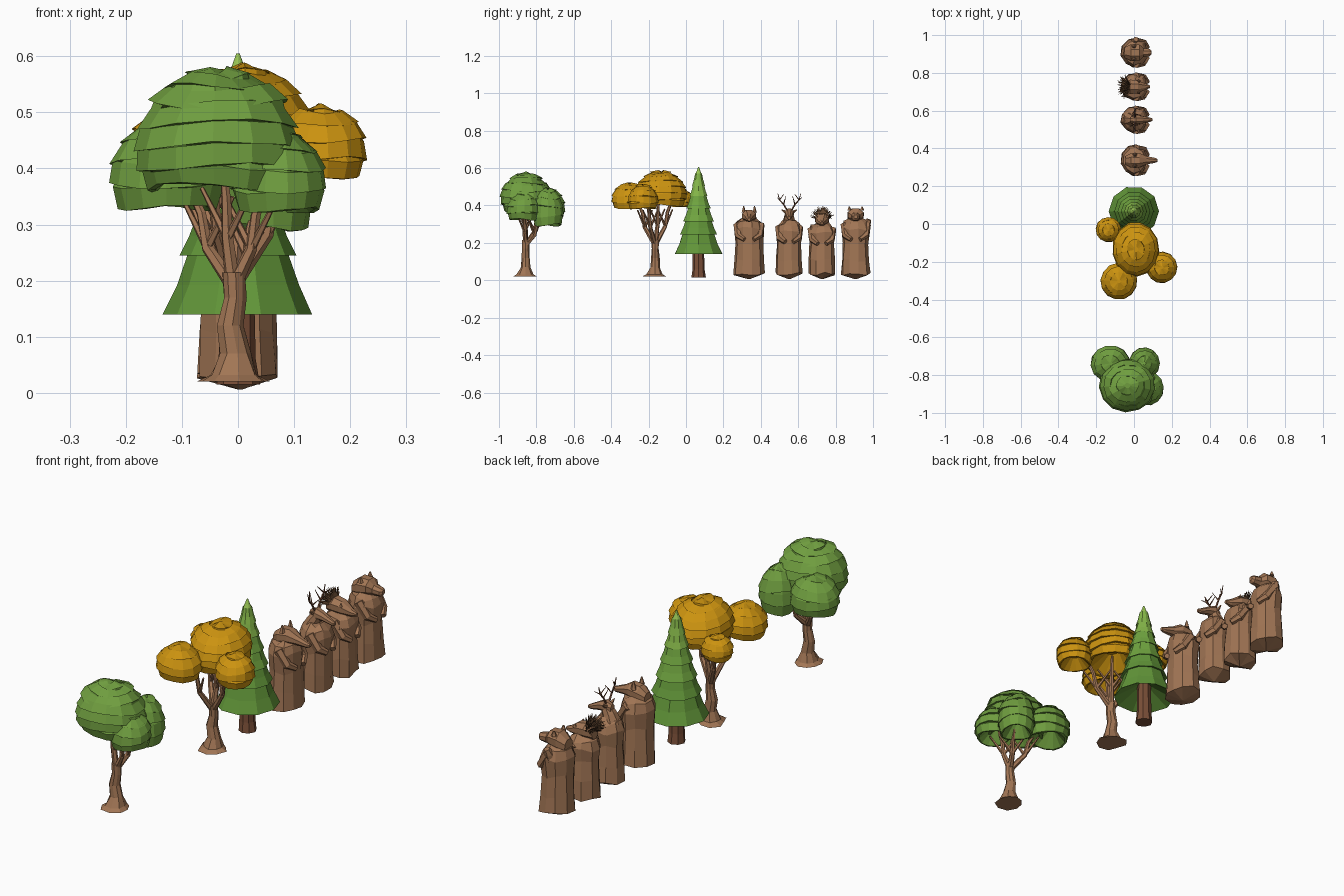
import bpy, bmesh, math, random
from mathutils import Vector

random.seed(4)
if "Cube" in bpy.data.objects:
    bpy.data.objects.remove(bpy.data.objects["Cube"])


def material(name, rgb):
    m = bpy.data.materials.new(name)
    m.use_nodes = True
    m.diffuse_color = (*rgb, 1)
    bsdf = next(n for n in m.node_tree.nodes if n.type == 'BSDF_PRINCIPLED')
    bsdf.inputs["Base Color"].default_value = (*rgb, 1)
    bsdf.inputs["Roughness"].default_value = 0.9
    return m


BARK = material("bark brown", (0.36, 0.18, 0.09))
DARK_BARK = material("dark bark", (0.20, 0.08, 0.04))
QUILL = material("quill brown", (0.13, 0.065, 0.03))
LEAF = material("leaf green", (0.16, 0.34, 0.05))
GOLD = material("autumn gold", (0.60, 0.29, 0.005))
PINES = [material("pine low", (0.12, 0.30, 0.04)),
         material("pine middle", (0.16, 0.37, 0.05)),
         material("pine high", (0.23, 0.46, 0.065)),
         material("pine tip", (0.33, 0.58, 0.09))]


def ring(center, a, b, n, jitter=0.0, turn=0.0):
    """Closed ring of points spanned by the two half-axis vectors a and b."""
    pts = []
    for i in range(n):
        t = math.tau * i / n + turn
        k = 1 + random.uniform(-jitter, jitter)
        pts.append(Vector(center) + (a * math.cos(t) + b * math.sin(t)) * k)
    return pts


def loft(bm, rings, slots=None):
    """Skin a stack of rings and cap both ends."""
    rows = [[bm.verts.new(p) for p in r] for r in rings]
    n = len(rows[0])
    for k, (lo, hi) in enumerate(zip(rows, rows[1:])):
        for i in range(n):
            j = (i + 1) % n
            f = bm.faces.new((lo[i], lo[j], hi[j], hi[i]))
            f.material_index = slots[k] if slots else 0
    bm.faces.new(rows[0][::-1])
    bm.faces.new(rows[-1]).material_index = slots[-1] if slots else 0


def tube(bm, pts, radii, n=6, jitter=0.0):
    """Tapered tube through a few points."""
    pts = [Vector(p) for p in pts]
    rings = []
    for i, p in enumerate(pts):
        d = (pts[min(i + 1, len(pts) - 1)] - pts[max(i - 1, 0)]).normalized()
        a = d.cross(Vector((0.31, 0.95, 0.05))).normalized()
        rings.append(ring(p, a * radii[i], d.cross(a) * radii[i], n, jitter))
    loft(bm, rings)


def finish(bm, name, mats):
    bmesh.ops.recalc_face_normals(bm, faces=bm.faces)
    me = bpy.data.meshes.new(name)
    bm.to_mesh(me)
    bm.free()
    for m in mats:
        me.materials.append(m)
    ob = bpy.data.objects.new(name, me)
    bpy.context.collection.objects.link(ob)
    return ob


X, Y, Z = Vector((1, 0, 0)), Vector((0, 1, 0)), Vector((0, 0, 1))


# Leaf clump: wavy overlapping shells forming a dome with a hollow underside
def clump(bm, x, y, rx, ry, bottom, top, layers=6, n=13):
    h = top - bottom
    mid, up = bottom + h * 0.36, h * 0.64
    rings = [ring((x, y, mid), X * rx * 0.25, Y * ry * 0.25, n)]
    turn = random.random()
    for k in range(layers):
        lo, hi = [math.radians(-34 + 118 * q / layers) for q in (k, k + 1)]
        wave, phase = h * 0.035, random.uniform(0, math.tau)
        for ang, grow in ((lo, 0.92), (lo, 1.02), (hi, 0.96)):
            c, s = math.cos(ang) * grow, math.sin(ang)
            z = mid + s * (up if s > 0 else h * 0.64)
            band = ring((x, y, z), X * rx * c, Y * ry * c, n, 0.015, turn)
            for i, p in enumerate(band):
                p.z += wave * math.sin(2 * math.tau * i / n + phase)
                p.z += random.uniform(-1, 1) * h * 0.012
            rings.append(band)
    loft(bm, rings)


# Trunk with flared roots and forked branches
def trunk(name, x, y, tips):
    bm = bmesh.new()
    spec = [(0, 0.020, 0.062), (0, 0.032, 0.045), (0.003, 0.07, 0.027), (-0.006, 0.12, 0.023),
            (0.002, 0.17, 0.020), (0, 0.215, 0.021)]
    rings = []
    for k, (dx, z, r) in enumerate(spec):
        rg = ring((x + dx, y, z), X * r, Y * r, 9, 0.16 if k < 2 else 0.1)
        rings.append(rg)
    loft(bm, rings)
    for tx, ty, tz in tips:
        root = Vector((x, y, 0.19))
        tip = Vector((tx, ty, tz))
        elbow = root.lerp(tip, 0.45) + Vector(((tx - x) * 0.12, (ty - y) * 0.12, -0.015))
        fork = root.lerp(tip, 0.7)
        tube(bm, [root, elbow, fork, tip], [0.014, 0.011, 0.009, 0.006], 6, 0.08)
        for s in (-1, 1):
            side = Vector((s * 0.035, -s * 0.03, 0.07))
            tube(bm, [elbow, elbow + side * 0.6, elbow + side * 1.3], [0.008, 0.006, 0.004], 5)
    finish(bm, name, [BARK])


def tree(prefix, x, y, mat, clumps):
    trunk(prefix + "_trunk", x, y, [(c[0] * 0.7 + x * 0.3, c[1] * 0.7 + y * 0.3, c[4] + 0.045)
                                    for c in clumps])
    for i, c in enumerate(clumps):
        bm = bmesh.new()
        clump(bm, *c, layers=7 if i == 0 else 5)
        finish(bm, f"{prefix}_leaves_{i + 1}", [mat])


tree("green_tree", -0.008, -0.857, LEAF, [
    (-0.035, -0.855, 0.150, 0.138, 0.365, 0.575),
    (-0.125, -0.740, 0.105, 0.098, 0.330, 0.490),
    (0.055, -0.738, 0.082, 0.085, 0.295, 0.490),
    (0.072, -0.870, 0.086, 0.090, 0.325, 0.470)])
tree("gold_tree", -0.008, -0.165, GOLD, [
    (0.010, -0.135, 0.123, 0.143, 0.400, 0.582),
    (-0.080, -0.303, 0.097, 0.097, 0.385, 0.520),
    (0.147, -0.230, 0.083, 0.083, 0.385, 0.512),
    (-0.135, -0.030, 0.068, 0.066, 0.395, 0.492)])

# Pine: flared tiers with a hollow underside, paler toward the tip
tiers = [(0.140, 0.133), (0.245, 0.104), (0.315, 0.086), (0.385, 0.068),
         (0.450, 0.051), (0.505, 0.036), (0.565, 0.019), (0.605, 0.003)]
bm = bmesh.new()
rings, slots = [ring((0, 0.067, 0.20), X * 0.03, Y * 0.03, 10)], []
for k, ((z, r), (z2, r2)) in enumerate(zip(tiers, tiers[1:])):
    neck = r2 * (0.84 if k < 5 else 1)
    for rad, h in ((r, z), (r * 0.45 + neck * 0.55, z * 0.5 + z2 * 0.5), (neck, z2 + 0.006)):
        rings.append(ring((0, 0.067, min(h, 0.605)), X * rad, Y * rad, 10, 0.012))
        slots.append(min(k // 2, 3))
finish(bm=(loft(bm, rings, slots), bm)[1], name="pine_needles", mats=PINES)
bm = bmesh.new()
loft(bm, [ring((0, 0.067, z), X * r, Y * r, 8, 0.05)
          for z, r in ((0.015, 0.038), (0.06, 0.033), (0.22, 0.029))])
finish(bm, "pine_trunk", [DARK_BARK])


# Carved post: creased column with a pointed foot, sloping shoulders and folded arms
def post(bm, y, w, top):
    spec = [(0.006, 0.05), (0.036, 1.0), (0.11, 0.95), (0.20, 0.90), (top - 0.04, 0.98),
            (top - 0.005, 0.80), (top + 0.012, 0.45)]
    rings = []
    for z, k in spec:
        rg = ring((0.004, y, z), X * 0.076 * k, Y * w * k, 10, 0.05, 0.2)
        for i, p in enumerate(rg):
            p.z += random.uniform(-0.012, 0.008) if z > 0.02 else 0
            if i % 3 == 0:
                p.x *= 0.9
        rings.append(rg)
    loft(bm, rings)
    for s in (-1, 1):
        tube(bm, [(0.01, y + s * w * 0.75, top - 0.02), (0.05, y + s * w * 0.68, top - 0.08),
                  (0.072, y + s * w * 0.3, top - 0.10)], [0.022, 0.019, 0.013], 6, 0.08)


# Head: rings of (x, height, half width, half height) from nape to nose
def head(bm, y, spec):
    loft(bm, [ring((x, y, z), Y * w, Z * h, 8, 0.04, 0.39) for x, z, w, h in spec])


def ears(bm, y, x, z, gap, r, height, lean=0.0):
    for s in (-1, 1):
        tube(bm, [(x, y + s * gap, z), (x, y + s * (gap + lean), z + height)], [r, r * 0.25], 5)


# Fox post
bm = bmesh.new()
post(bm, 0.337, 0.083, 0.318)
head(bm, 0.337, [(-0.045, 0.325, 0.025, 0.025), (-0.015, 0.338, 0.042, 0.038),
                 (0.03, 0.345, 0.041, 0.034), (0.065, 0.335, 0.024, 0.022),
                 (0.11, 0.325, 0.014, 0.013), (0.125, 0.325, 0.008, 0.008)])
ears(bm, 0.337, 0.005, 0.362, 0.029, 0.013, 0.034)
finish(bm, "fox_post", [BARK])

# Deer post with branching antlers
bm = bmesh.new()
post(bm, 0.552, 0.073, 0.305)
tube(bm, [(-0.02, 0.552, 0.28), (-0.005, 0.552, 0.325), (0.01, 0.552, 0.35)],
     [0.045, 0.031, 0.025], 8, 0.04)
head(bm, 0.552, [(-0.02, 0.352, 0.016, 0.02), (0.01, 0.358, 0.026, 0.026),
                 (0.04, 0.352, 0.022, 0.02), (0.085, 0.335, 0.012, 0.012),
                 (0.098, 0.333, 0.007, 0.008)])
ears(bm, 0.552, 0.0, 0.365, 0.02, 0.009, 0.012, 0.022)
finish(bm, "deer_post", [BARK])
bm = bmesh.new()
for s in (-1, 1):
    beam = [(0.005, 0.552 + s * dy, z) for dy, z in
            ((0.012, 0.375), (0.03, 0.405), (0.052, 0.43), (0.062, 0.465))]
    tube(bm, beam, [0.005, 0.004, 0.0035, 0.0015], 5)
    for k, (dx, dy, dz) in ((1, (0.03, -0.006, 0.03)), (1, (-0.02, -0.012, 0.045)),
                            (2, (-0.015, -0.024, 0.032)), (2, (0.02, 0.014, 0.012))):
        start = Vector(beam[k])
        tube(bm, [start, start + Vector((dx, s * dy, dz))], [0.0035, 0.0012], 4)
finish(bm, "deer_antlers", [DARK_BARK])

# Hedgehog post with a back full of quills
bm = bmesh.new()
post(bm, 0.727, 0.074, 0.295)
head(bm, 0.727, [(-0.055, 0.315, 0.025, 0.025), (-0.02, 0.325, 0.041, 0.036),
                 (0.02, 0.322, 0.037, 0.032), (0.06, 0.308, 0.018, 0.017),
                 (0.085, 0.305, 0.007, 0.008)])
ears(bm, 0.727, 0.025, 0.335, 0.03, 0.01, 0.014)
finish(bm, "hedgehog_post", [BARK])
bm = bmesh.new()
for _ in range(170):
    side, rise = random.uniform(-1.1, 1.1), random.uniform(0.1, 1.35)
    d = Vector((-math.cos(rise) * math.cos(side) + 0.12, math.cos(rise) * math.sin(side) * 0.9,
                math.sin(rise))).normalized()
    base = Vector((-0.02, 0.727, 0.322)) + d * 0.03
    end = base + d * random.uniform(0.028, 0.048)
    tube(bm, [base, end], [0.0032, 0.0007], 3)
finish(bm, "hedgehog_quills", [QUILL])

# Bear post with one raised shoulder
bm = bmesh.new()
post(bm, 0.907, 0.079, 0.318)
tube(bm, [(0.0, 0.955, 0.25), (0.005, 0.968, 0.30), (0.01, 0.978, 0.325)],
     [0.022, 0.021, 0.014], 6, 0.08)
head(bm, 0.907, [(-0.05, 0.33, 0.03, 0.03), (-0.015, 0.345, 0.047, 0.043),
                 (0.03, 0.35, 0.045, 0.037), (0.05, 0.34, 0.025, 0.024),
                 (0.082, 0.337, 0.021, 0.019), (0.092, 0.34, 0.011, 0.011)])
ears(bm, 0.907, 0.0, 0.372, 0.034, 0.013, 0.022)
finish(bm, "bear_post", [BARK])
